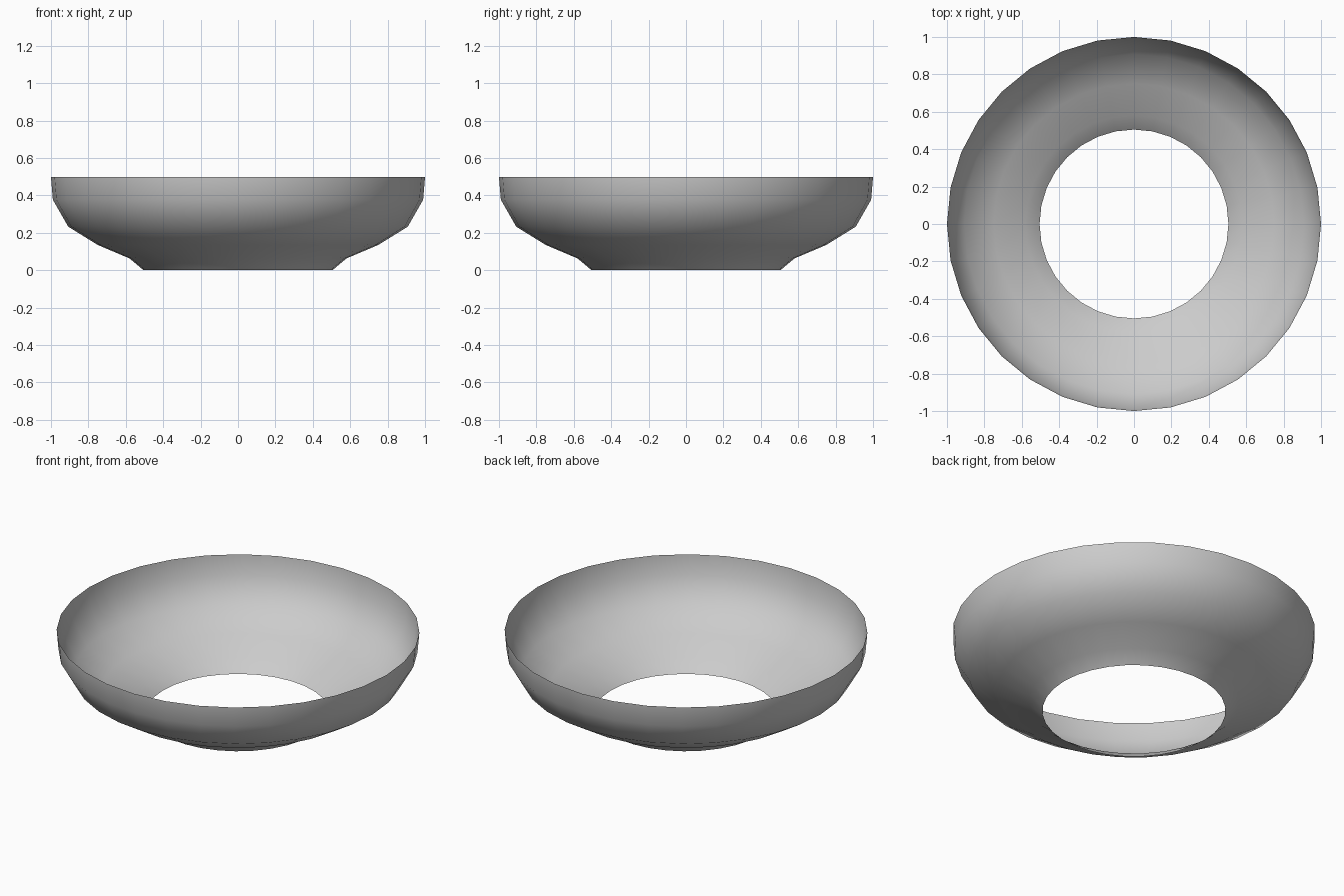
import bpy, bmesh
from math import cos, sin, tau

if "Cube" in bpy.data.objects:
    bpy.data.objects.remove(bpy.data.objects["Cube"])

SIDES = 32
# (radius, height) from the open foot up to the rim
PROFILE = [(0.505, 0.0), (0.58, 0.063), (0.75, 0.135),
           (0.908, 0.233), (0.99, 0.377), (1.0, 0.497)]

# Thin open bowl: revolve the profile, leaving the bottom and rim open
bm = bmesh.new()
rings = [[bm.verts.new((r * cos(tau * i / SIDES), r * sin(tau * i / SIDES), z))
          for i in range(SIDES)] for r, z in PROFILE]
for low, high in zip(rings, rings[1:]):
    for i in range(SIDES):
        j = (i + 1) % SIDES
        bm.faces.new((low[i], low[j], high[j], high[i])).smooth = True

mesh = bpy.data.meshes.new("bowl")
bm.to_mesh(mesh)
bm.free()
bowl = bpy.data.objects.new("bowl", mesh)
bpy.context.collection.objects.link(bowl)
